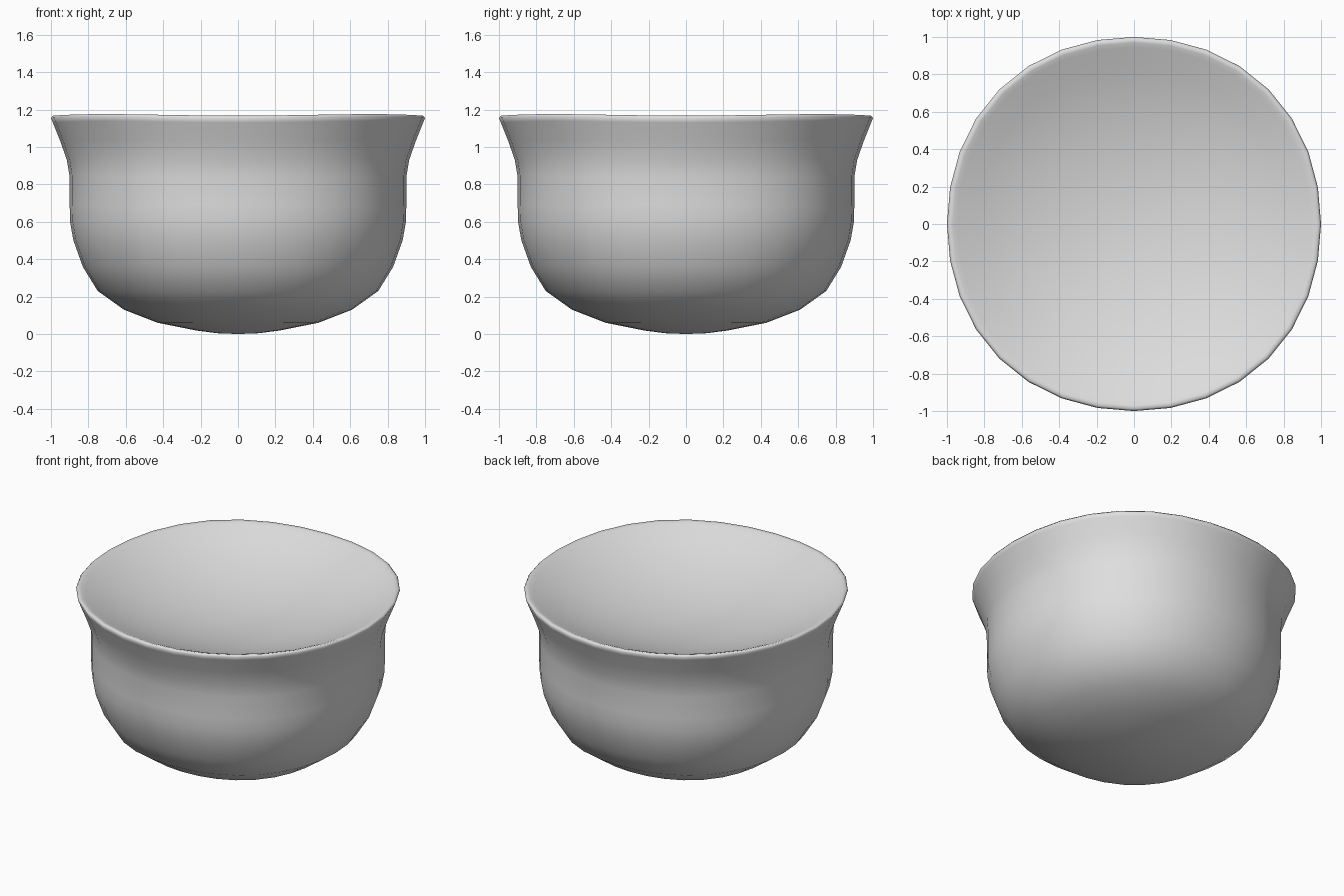
import bpy, bmesh, math
from mathutils import Vector

if "Cube" in bpy.data.objects:
    bpy.data.objects.remove(bpy.data.objects["Cube"])

SEGMENTS = 32

# Single grey finish
grey = bpy.data.materials.new("pale_grey")
grey.diffuse_color = (0.73, 0.73, 0.73, 1.0)
grey.use_nodes = True
grey.node_tree.nodes["Principled BSDF"].inputs["Base Color"].default_value = grey.diffuse_color


def lathe(name, profile, material):
    """Revolve a radius/height profile around z into a smooth closed solid."""
    bm = bmesh.new()
    verts = [bm.verts.new((r, 0, z)) for r, z in profile]
    edges = [bm.edges.new(pair) for pair in zip(verts, verts[1:])]
    bmesh.ops.spin(bm, geom=verts + edges, cent=Vector(), axis=(0, 0, 1),
                   angle=math.tau, steps=SEGMENTS)
    bmesh.ops.remove_doubles(bm, verts=bm.verts, dist=0.0005)
    # Slightly squarish plan: fuller on the diagonals, rim a touch higher there
    for v in bm.verts:
        s = math.sin(2 * math.atan2(v.co.y, v.co.x)) ** 2
        radius = math.hypot(v.co.x, v.co.y)
        swell = 1 + s * (0.018 if v.co.z > 0.93 else 0.028)
        v.co.x *= swell
        v.co.y *= swell
        if v.co.z > 0.93:
            v.co.z += 0.009 * s * radius ** 4
    bmesh.ops.recalc_face_normals(bm, faces=bm.faces)
    for face in bm.faces:
        face.smooth = True
    mesh = bpy.data.meshes.new(name)
    bm.to_mesh(mesh)
    bm.free()
    mesh.materials.append(material)
    obj = bpy.data.objects.new(name, mesh)
    bpy.context.collection.objects.link(obj)
    return obj


# Outer wall: rounded base, upright side, flared lip
outer = [(0, 0), (0.11, 0.004), (0.22, 0.018), (0.43, 0.06), (0.61, 0.13),
         (0.75, 0.23), (0.83, 0.36), (0.88, 0.50), (0.898, 0.60),
         (0.90, 0.69), (0.90, 0.84), (0.915, 0.93), (0.95, 1.03), (0.99, 1.13)]
# Rounded rim
rim = [(1.0, 1.155), (0.99, 1.167), (0.97, 1.163)]
# Shallow dished inside, a spherical cap
edge_r, edge_z, depth = 0.945, 1.153, 0.21
ball = (edge_r ** 2 + depth ** 2) / (2 * depth)
half_angle = math.asin(edge_r / ball)
dish = []
for i in range(9):
    a = half_angle * (1 - i / 8)
    dish.append((ball * math.sin(a), edge_z - depth + ball * (1 - math.cos(a))))

lathe("bowl", outer + rim + dish, grey)
